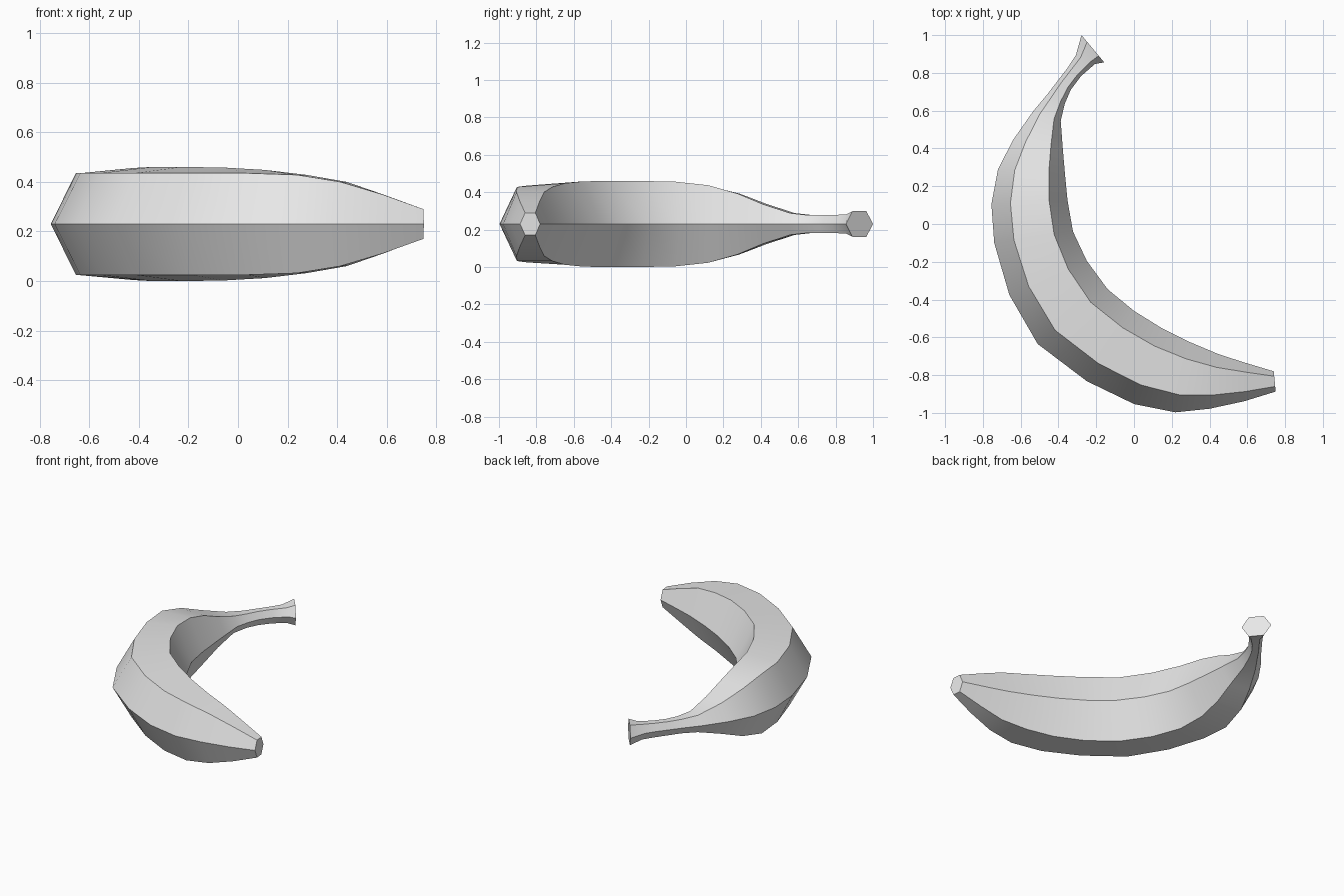
import bpy
import bmesh
import math
from mathutils import Vector

# Remove the default cube if it is there
default_cube = bpy.data.objects.get("Cube")
if default_cube:
    bpy.data.objects.remove(default_cube, do_unlink=True)

MID_HEIGHT = 0.23        # height of the outer and inner ridges
OUTER_SHOULDER = 0.205   # the upper outer edge never rises further than this

# Stations from blossom tip to stem end:
# outer ridge x, y, inner ridge x, y, half height
STATIONS = [
    (.75, -.887, .74, -.78, .06),
    (.585, -.938, .59, -.735, .118),
    (.4, -.978, .45, -.69, .17),
    (.22, -.997, .295, -.625, .198),
    (0, -.953, .145, -.55, .218),
    (-.25, -.832, 0, -.46, .228),
    (-.51, -.635, -.14, -.345, .23),
    (-.66, -.375, -.25, -.195, .23),
    (-.74, -.1, -.323, -.04, .226),
    (-.755, .105, -.352, .125, .207),
    (-.72, .29, -.366, .27, .163),
    (-.64, .445, -.377, .4, .106),
    (-.535, .595, -.388, .545, .058),
    (-.46, .685, -.367, .635, .048),
    (-.405, .757, -.335, .71, .047),
    (-.355, .822, -.28, .783, .048),
    (-.308, .893, -.207, .847, .052),
    (-.278, 1, -.158, .856, .069),
]


def hex_section(ox, oy, ix, iy, half):
    """Six corners: ridges at the sides, flat top and bottom."""
    outer = Vector((ox, oy, MID_HEIGHT))
    inner = Vector((ix, iy, MID_HEIGHT))
    near = outer.lerp(inner, 0.25)
    far = outer.lerp(inner, 0.76)
    low = Vector((0, 0, min(half, OUTER_SHOULDER)))
    high = Vector((0, 0, half))
    return [outer, near + low, far + high, inner, far - high, near - low]


def make_material(name, colour):
    mat = bpy.data.materials.new(name)
    mat.use_nodes = True
    mat.diffuse_color = colour
    mat.node_tree.nodes["Principled BSDF"].inputs["Base Color"].default_value = colour
    return mat


# Loft the sections into one curved fruit with a cap at each end
bm = bmesh.new()
rings = [[bm.verts.new(corner) for corner in hex_section(*station)]
         for station in STATIONS]
for ring, following in zip(rings, rings[1:]):
    for i in range(len(ring)):
        j = (i + 1) % len(ring)
        bm.faces.new((ring[i], ring[j], following[j], following[i]))
bm.faces.new(rings[0])
bm.faces.new(rings[-1])
bmesh.ops.recalc_face_normals(bm, faces=bm.faces)

mesh = bpy.data.meshes.new("banana")
bm.to_mesh(mesh)
bm.free()
mesh.materials.append(make_material("plain grey", (0.8, 0.8, 0.8, 1)))

banana = bpy.data.objects.new("banana", mesh)
bpy.context.collection.objects.link(banana)

# Smooth along the length, crisp along the ridges
bpy.ops.object.select_all(action='DESELECT')
banana.select_set(True)
bpy.context.view_layer.objects.active = banana
bpy.ops.object.shade_smooth_by_angle(angle=math.radians(42))
